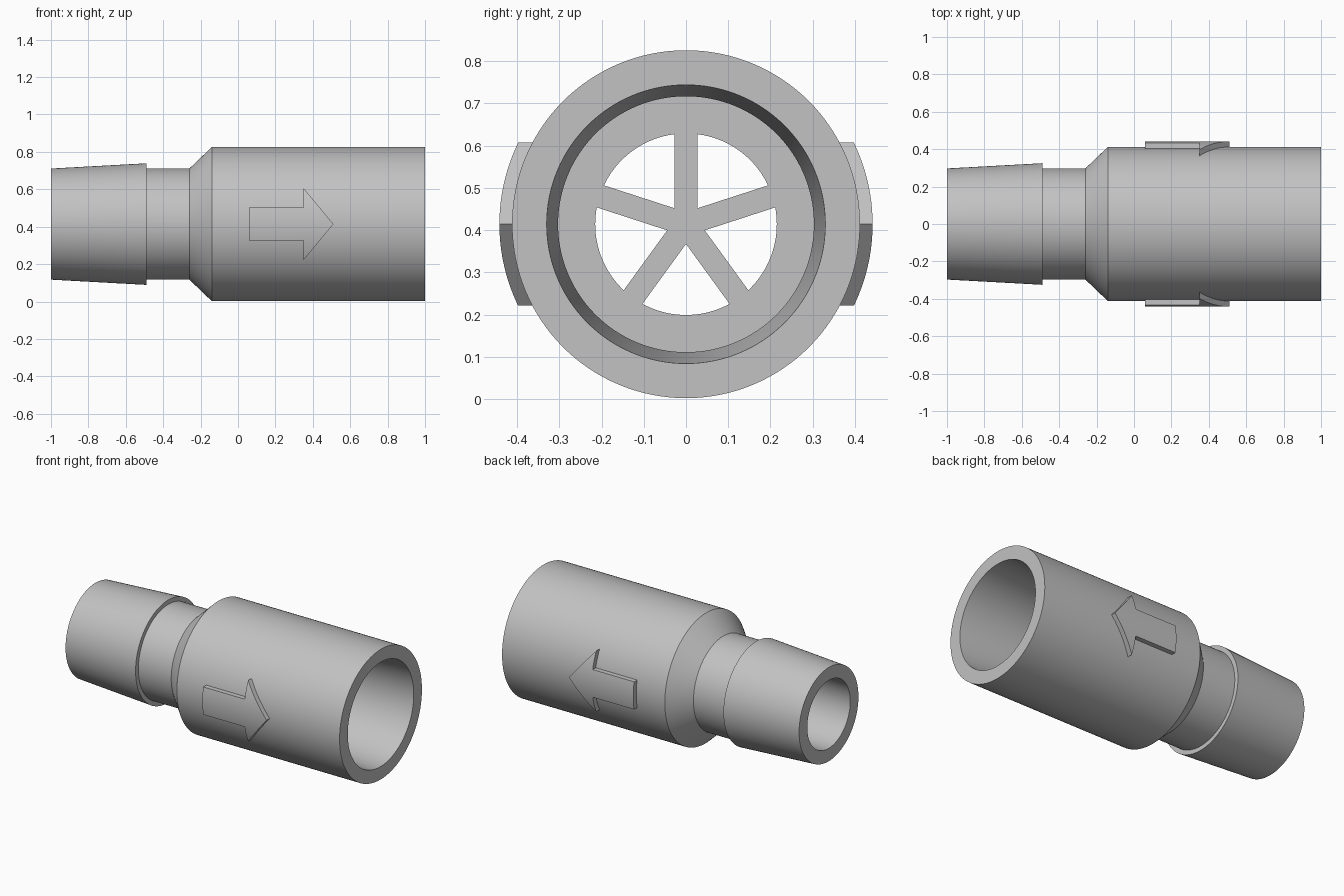
import bpy
import bmesh
from math import sin, cos, radians, sqrt, pi
from mathutils import Vector

cube = bpy.data.objects.get("Cube")
if cube:
    bpy.data.objects.remove(cube)

AXIS_Z = 0.414       # height of the tube's centre line
BODY_R = 0.412
BORE_R = 0.215
SEAT_X = -0.14       # shoulder inside the wide body

grey = bpy.data.materials.new("light grey plastic")
grey.use_nodes = True
colour = (0.54, 0.54, 0.54, 1)
grey.diffuse_color = colour
grey.node_tree.nodes["Principled BSDF"].inputs["Base Color"].default_value = colour


def make_object(name, bm):
    bmesh.ops.recalc_face_normals(bm, faces=bm.faces)
    mesh = bpy.data.meshes.new(name)
    bm.to_mesh(mesh)
    bm.free()
    mesh.materials.append(grey)
    obj = bpy.data.objects.new(name, mesh)
    obj.location.z = AXIS_Z
    bpy.context.collection.objects.link(obj)
    bpy.ops.object.select_all(action='DESELECT')
    obj.select_set(True)
    bpy.context.view_layer.objects.active = obj
    bpy.ops.object.shade_smooth_by_angle(angle=radians(25))
    return obj


# Hollow housing: closed (x, radius) profile turned about the x axis
profile = [
    (-1, 0.297), (-0.49, 0.325), (-0.49, 0.297), (-0.26, 0.297),  # tapered spigot, neck
    (-0.14, BODY_R), (1, BODY_R),                                 # cone, wide body
    (1, 0.33), (0.49, 0.303), (SEAT_X, 0.303),                    # tapered socket
    (SEAT_X, BORE_R), (-1, BORE_R),                               # shoulder, inlet bore
]
bm = bmesh.new()
ring = [bm.verts.new((x, 0, r)) for x, r in profile]
edges = [bm.edges.new((a, b)) for a, b in zip(ring, ring[1:] + ring[:1])]
bmesh.ops.spin(bm, geom=ring + edges, cent=(0, 0, 0), axis=(1, 0, 0),
               angle=2 * pi, steps=128, use_merge=True)
bmesh.ops.remove_doubles(bm, verts=bm.verts, dist=0.0001)
make_object("valve_housing", bm)

# Five-spoke support across the bore, flush with the shoulder
HALF = 0.0275
bm = bmesh.new()
points = []
for i in range(5):
    a = pi / 2 + i * 2 * pi / 5
    along = Vector((0, cos(a), sin(a)))
    side = Vector((0, -sin(a), cos(a)))
    for s in (-1, 1):
        points.append(along * (BORE_R + 0.01) + side * HALF * s)
    b = a + pi / 5
    points.append(Vector((0, cos(b), sin(b))) * HALF / sin(pi / 5))
face = bm.faces.new([bm.verts.new(p + Vector((SEAT_X, 0, 0))) for p in points])
out = bmesh.ops.extrude_face_region(bm, geom=[face], use_keep_orig=True)
moved = [v for v in out["geom"] if isinstance(v, bmesh.types.BMVert)]
bmesh.ops.translate(bm, verts=moved, vec=(-0.07, 0, 0))
make_object("spoke_support", bm)

# Raised flow arrows wrapped round both sides of the body
SHAFT, HEAD = 0.0875, 0.193
TAIL_X, NECK_X, TIP_X = 0.06, 0.35, 0.51
STEPS = 8


def wrap(z, radius, side):
    return side * sqrt(radius ** 2 - z ** 2)


def make_arrow(name, side):
    bm = bmesh.new()
    shaft_rows = [SHAFT * i / STEPS for i in range(-STEPS, STEPS + 1)]
    wing = [SHAFT + (HEAD - SHAFT) * i / STEPS for i in range(1, STEPS + 1)]
    rows = [-z for z in reversed(wing)] + shaft_rows + wing

    def strip(zs, left, right):
        for z0, z1 in zip(zs, zs[1:]):
            corners = [(left, z0), (right(z0), z0), (right(z1), z1), (left, z1)]
            unique = list(dict.fromkeys((round(x, 5), z) for x, z in corners))
            bm.faces.new([bm.verts.new((x, wrap(z, BODY_R - 0.01, side), z))
                          for x, z in unique])

    strip(shaft_rows, TAIL_X, lambda z: NECK_X)
    strip(rows, NECK_X, lambda z: TIP_X - (TIP_X - NECK_X) * abs(z) / HEAD)
    bmesh.ops.remove_doubles(bm, verts=bm.verts, dist=0.0001)
    out = bmesh.ops.extrude_face_region(bm, geom=bm.faces[:], use_keep_orig=True)
    for v in out["geom"]:
        if isinstance(v, bmesh.types.BMVert):
            v.co.y = wrap(v.co.z, 0.442, side)
    make_object(name, bm)


make_arrow("front_flow_arrow", -1)
make_arrow("back_flow_arrow", 1)
